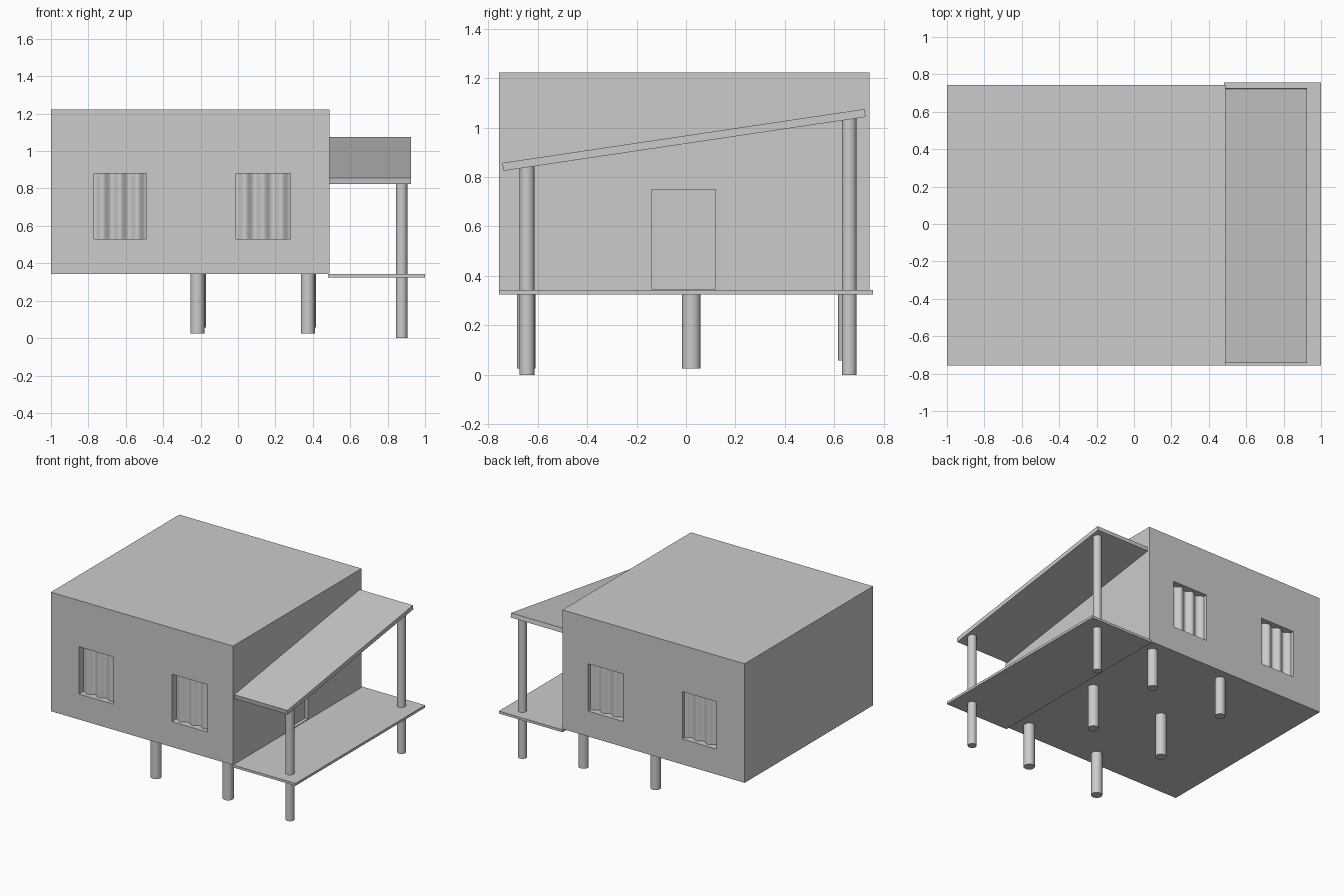
import bpy, bmesh, math
from mathutils import Vector

if "Cube" in bpy.data.objects:
    bpy.data.objects.remove(bpy.data.objects["Cube"])

WINDOWS_X = [(-0.77, -0.49), (-0.01, 0.28)]
WIN_Z = (0.53, 0.88)
FRONT, BACK = -0.757, 0.743


def mesh_object(name, verts, faces):
    me = bpy.data.meshes.new(name)
    me.from_pydata(verts, [], faces)
    bm = bmesh.new()
    bm.from_mesh(me)
    bmesh.ops.recalc_face_normals(bm, faces=bm.faces)
    bm.to_mesh(me)
    bm.free()
    ob = bpy.data.objects.new(name, me)
    bpy.context.collection.objects.link(ob)
    return ob


def prism(name, profile, x0, x1):
    """Extrude a (y, z) profile along x."""
    n = len(profile)
    verts = [(x, y, z) for x in (x0, x1) for y, z in profile]
    faces = [tuple(range(n)), tuple(range(n, 2 * n))]
    faces += [(i, (i + 1) % n, n + (i + 1) % n, n + i) for i in range(n)]
    return mesh_object(name, verts, faces)


def box(name, x, y, z):
    return prism(name, [(y[0], z[0]), (y[1], z[0]), (y[1], z[1]), (y[0], z[1])], *x)


def post(name, x, y, r, z0, z1):
    bpy.ops.mesh.primitive_cylinder_add(vertices=32, radius=r, depth=z1 - z0,
                                        location=(x, y, (z0 + z1) / 2))
    ob = bpy.context.object
    ob.name = name
    bpy.ops.object.shade_smooth_by_angle(angle=math.radians(40))
    return ob


def cut(target, cutter):
    mod = target.modifiers.new("opening", 'BOOLEAN')
    mod.operation = 'DIFFERENCE'
    mod.solver = 'EXACT'
    mod.object = cutter
    bpy.context.view_layer.objects.active = target
    bpy.ops.object.modifier_apply(modifier=mod.name)
    bpy.data.objects.remove(cutter)


def curtain(name, x0, x1, y_mid):
    """Wavy cloth hanging inside a window opening."""
    steps = 48
    verts, faces = [], []
    for i in range(steps + 1):
        t = i / steps
        y = y_mid + 0.013 * math.cos(t * 3 * math.tau)
        verts += [(x0 + (x1 - x0) * t, y, z) for z in WIN_Z]
    for i in range(steps):
        a = 2 * i
        faces.append((a, a + 2, a + 3, a + 1))
    ob = mesh_object(name, verts, faces)
    for p in ob.data.polygons:
        p.use_smooth = True
    return ob


# House body with recessed windows and door
house = box("house_body", (-1.0, 0.49), (FRONT, BACK), (0.342, 1.222))
for wx in WINDOWS_X:
    cut(house, box("cutter", wx, (FRONT - 0.1, FRONT + 0.065), WIN_Z))
    cut(house, box("cutter", wx, (BACK - 0.065, BACK + 0.1), WIN_Z))
cut(house, box("cutter", (0.465, 0.6), (-0.14, 0.12), (0.348, 0.75)))

# Curtains
for i, (x0, x1) in enumerate(WINDOWS_X):
    curtain(f"front_curtain_{i}", x0, x1, FRONT + 0.04)
    curtain(f"back_curtain_{i}", x0, x1, BACK - 0.04)

# Porch deck and sloping roof
box("porch_deck", (0.48, 1.0), (-0.757, 0.757), (0.325, 0.343))
prism("porch_roof", [(-0.738, 0.825), (0.727, 1.043), (0.722, 1.075), (-0.743, 0.857)],
      0.49, 0.925)

# Porch posts
post("porch_post_front", 0.875, -0.643, 0.03, 0.0, 0.845)
post("porch_post_back", 0.875, 0.66, 0.03, 0.0, 1.038)

# Stilts under the house; the back row is slimmer and shorter
for i, x in enumerate((-0.217, 0.373)):
    post(f"front_stilt_{i}", x, -0.647, 0.0375, 0.025, 0.345)
    post(f"middle_stilt_{i}", x, 0.022, 0.0375, 0.025, 0.345)
    post(f"back_stilt_{i}", x + 0.01, 0.65, 0.035, 0.057, 0.345)
